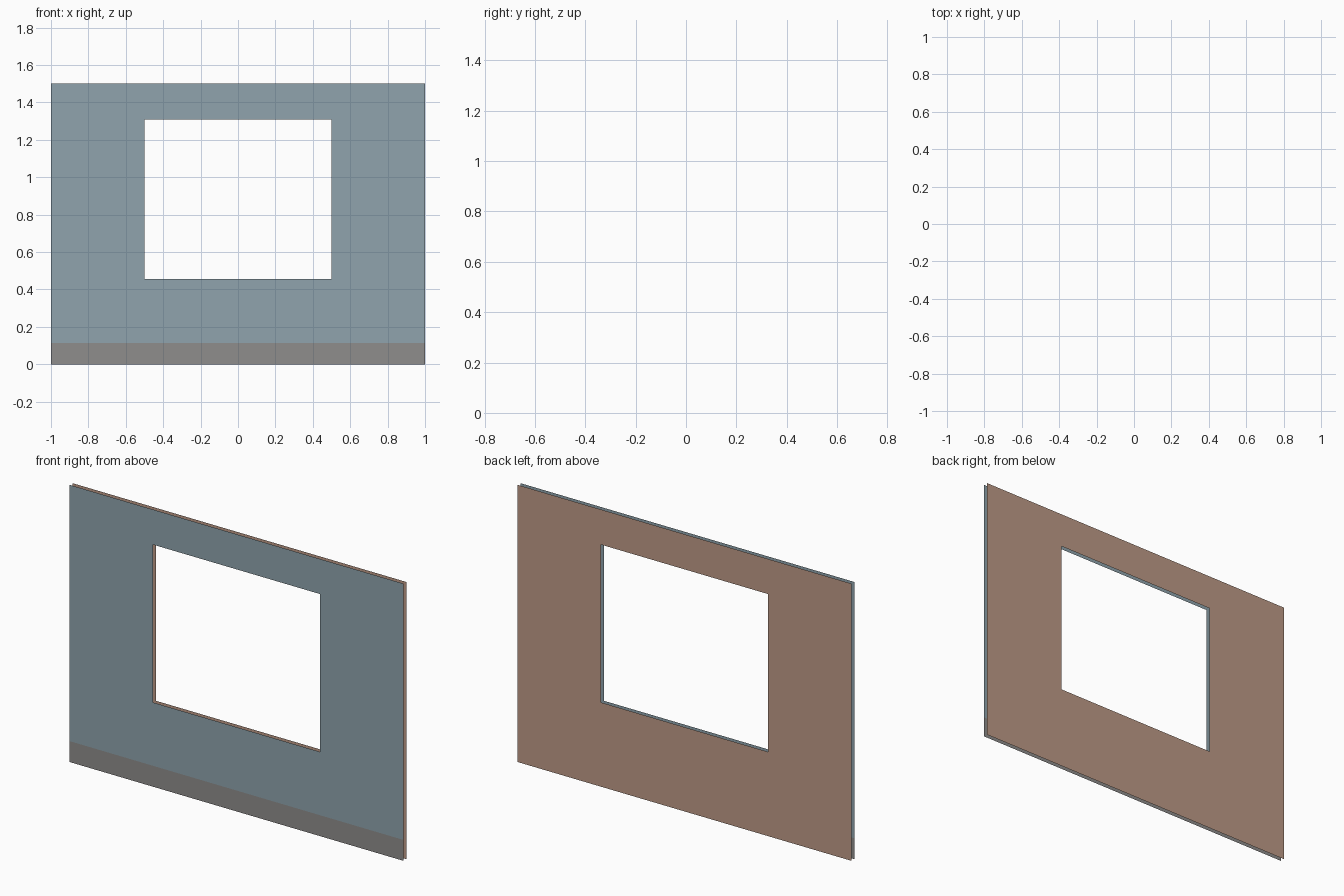
import bpy, bmesh

if "Cube" in bpy.data.objects:
    bpy.data.objects.remove(bpy.data.objects["Cube"])

W, H = 1.0, 1.5                        # half width, height
WIN_X, WIN_LO, WIN_HI = 0.5, 0.456, 1.31
SKIRT = 0.113
GAP = 0.024                            # distance between the two wall skins


def lin(c):
    c /= 255
    return c / 12.92 if c <= 0.04045 else ((c + 0.055) / 1.055) ** 2.4


def material(name, rgb):
    m = bpy.data.materials.new(name)
    m.diffuse_color = (*[lin(c) for c in rgb], 1)
    m.use_nodes = True
    m.node_tree.nodes["Principled BSDF"].inputs["Base Color"].default_value = m.diffuse_color
    return m


blue = material("blue_grey_paint", (144, 164, 173))
grey = material("grey_skirting", (143, 141, 140))
tan = material("tan_paint", (190, 155, 135))


def skin(name, y, zs, mats, facing):
    """Open sheet in the xz plane with a window hole; facing is -1 or 1 along y."""
    xs = (-W, -WIN_X, WIN_X, W)
    bm = bmesh.new()
    grid = [[bm.verts.new((x, y, z)) for x in xs] for z in zs]
    for j in range(len(zs) - 1):
        for i in range(3):
            if i == 1 and zs[j] == WIN_LO:
                continue               # window opening
            loop = [grid[j][i], grid[j][i + 1], grid[j + 1][i + 1], grid[j + 1][i]]
            f = bm.faces.new(loop if facing < 0 else loop[::-1])
            # lowest band of the front skin is the skirting
            f.material_index = 1 if len(mats) > 1 and zs[j + 1] <= SKIRT else 0
    me = bpy.data.meshes.new(name)
    bm.to_mesh(me)
    bm.free()
    for m in mats:
        me.materials.append(m)
    ob = bpy.data.objects.new(name, me)
    bpy.context.collection.objects.link(ob)


# front skin with painted skirting, plain back skin
skin("front_wall", -GAP / 2, (0, SKIRT, WIN_LO, WIN_HI, H), (blue, grey), -1)
skin("back_wall", GAP / 2, (0, WIN_LO, WIN_HI, H), (tan,), 1)
